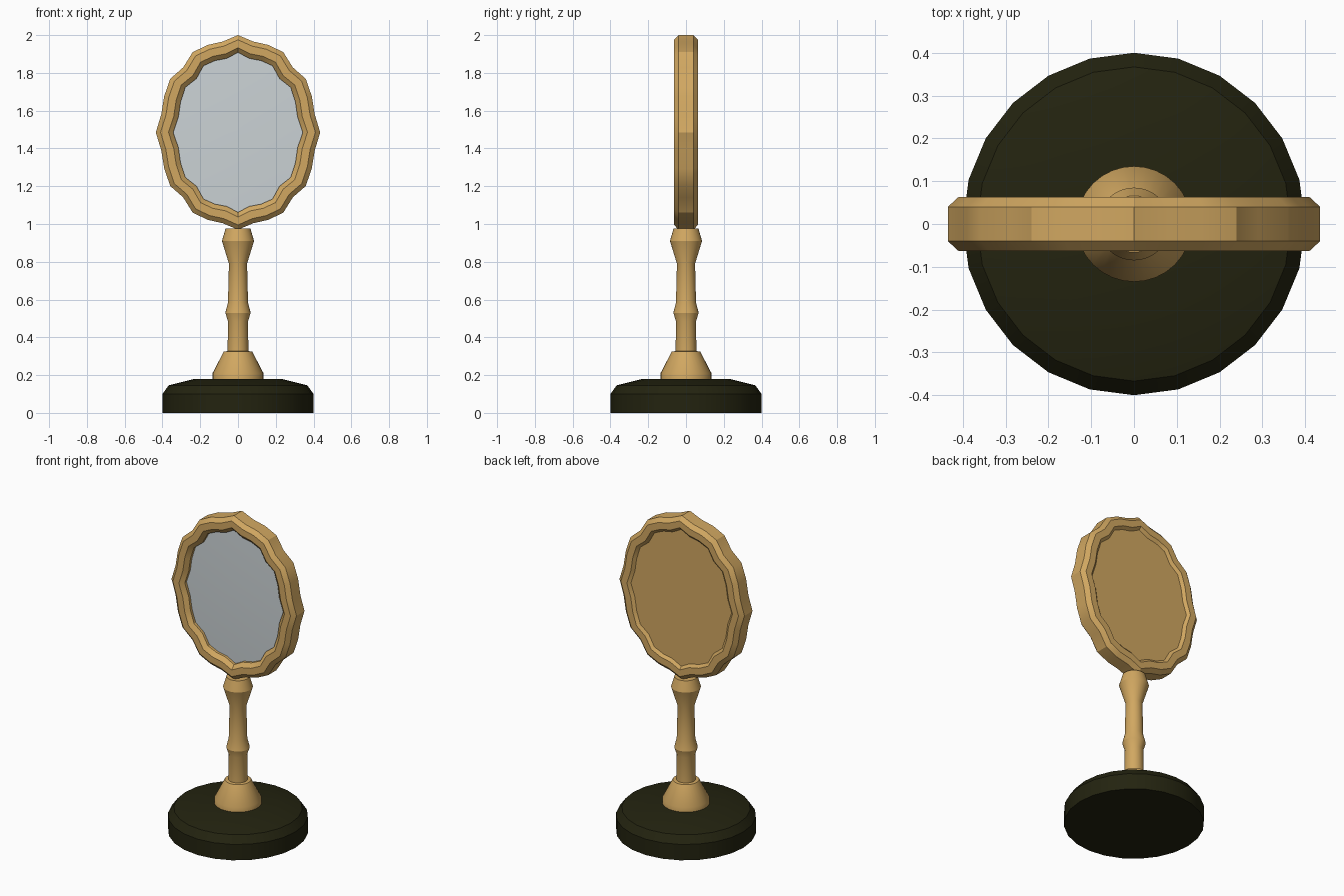
import bpy, bmesh, math

cube = bpy.data.objects.get("Cube")
if cube:
    bpy.data.objects.remove(cube, do_unlink=True)


def material(name, rgb):
    mat = bpy.data.materials.new(name)
    mat.use_nodes = True
    mat.diffuse_color = (*rgb, 1)
    mat.node_tree.nodes["Principled BSDF"].inputs["Base Color"].default_value = (*rgb, 1)
    return mat


gold = material("warm gold", (0.64, 0.39, 0.12))
dark = material("dark olive", (0.017, 0.017, 0.005))
silver = material("mirror silver", (0.60, 0.65, 0.67))


def finish(name, bm, mat):
    bmesh.ops.recalc_face_normals(bm, faces=bm.faces)
    mesh = bpy.data.meshes.new(name)
    bm.to_mesh(mesh)
    bm.free()
    mesh.materials.append(mat)
    obj = bpy.data.objects.new(name, mesh)
    bpy.context.collection.objects.link(obj)
    bpy.ops.object.select_all(action="DESELECT")
    obj.select_set(True)
    bpy.context.view_layer.objects.active = obj
    bpy.ops.object.shade_smooth_by_angle(angle=math.radians(30))
    return obj


def bridge(bm, a, b):
    n = len(a)
    for i in range(n):
        j = (i + 1) % n
        bm.faces.new((a[i], a[j], b[j], b[i]))


def lathe(name, profile, sides, mat):
    """Turn (radius, height) points around z and cap both ends."""
    bm = bmesh.new()
    angles = [math.tau * i / sides for i in range(sides)]
    rings = [[bm.verts.new((r * math.sin(a), r * math.cos(a), z)) for a in angles]
             for r, z in profile]
    for a, b in zip(rings, rings[1:]):
        bridge(bm, a, b)
    bm.faces.new(rings[0])
    bm.faces.new(rings[-1])
    return finish(name, bm, mat)


# Base and turned stem
lathe("base", [(0.4, 0), (0.4, 0.1), (0.367, 0.146), (0.23, 0.18)], 24, dark)
lathe("stem", [(0.135, 0.17), (0.135, 0.21), (0.075, 0.325), (0.055, 0.327),
               (0.053, 0.485), (0.067, 0.53), (0.053, 0.585), (0.048, 0.79),
               (0.085, 0.91), (0.066, 0.975)], 32, gold)

# Scalloped oval frame with a chamfered section
CENTRE, HALF_W, HALF_H = 1.485, 0.435, 0.515
HALF_D, EDGE_D, RIM, CHAMFER, SIDES, LOBES = 0.063, 0.04, 0.092, 0.025, 32, 12


def rim_point(t, inset):
    """Point on the scalloped outline, moved inward along the oval's normal."""
    k = 0.972 + 0.028 * math.cos(LOBES * t)
    nx, nz = HALF_H * math.sin(t), HALF_W * math.cos(t)
    length = math.hypot(nx, nz)
    return (HALF_W * k * math.sin(t) - inset * nx / length,
            HALF_H * k * math.cos(t) - inset * nz / length)


half = [(0, EDGE_D), (CHAMFER, HALF_D), (RIM - CHAMFER, HALF_D), (RIM, EDGE_D)]
section = half + [(d, -y) for d, y in reversed(half)]
bm = bmesh.new()
loops = []
for inset, y in section:
    loop = []
    for i in range(SIDES):
        x, z = rim_point(math.tau * i / SIDES, inset)
        loop.append(bm.verts.new((x, y, z + CENTRE)))
    loops.append(loop)
for a, b in zip(loops, loops[1:] + loops[:1]):
    bridge(bm, a, b)
finish("frame", bm, gold)


# Oval glass and back panel, turned as shallow discs and stood upright
def oval(name, profile, mat, scale_x, scale_z):
    obj = lathe(name, profile, 48, mat)
    obj.rotation_euler.x = math.pi / 2
    obj.scale = (scale_x, scale_z, 1)
    obj.location.z = CENTRE
    return obj


dome = [(r, 0.022 + 0.008 * (1 - r * r)) for r in (1, 0.8, 0.6, 0.4, 0.2, 0.03)]
oval("mirror_glass", [(1, 0.0)] + dome, silver, 0.36, 0.445)
oval("back_panel", [(1, -0.047), (1, -0.005)], gold, 0.352, 0.435)
